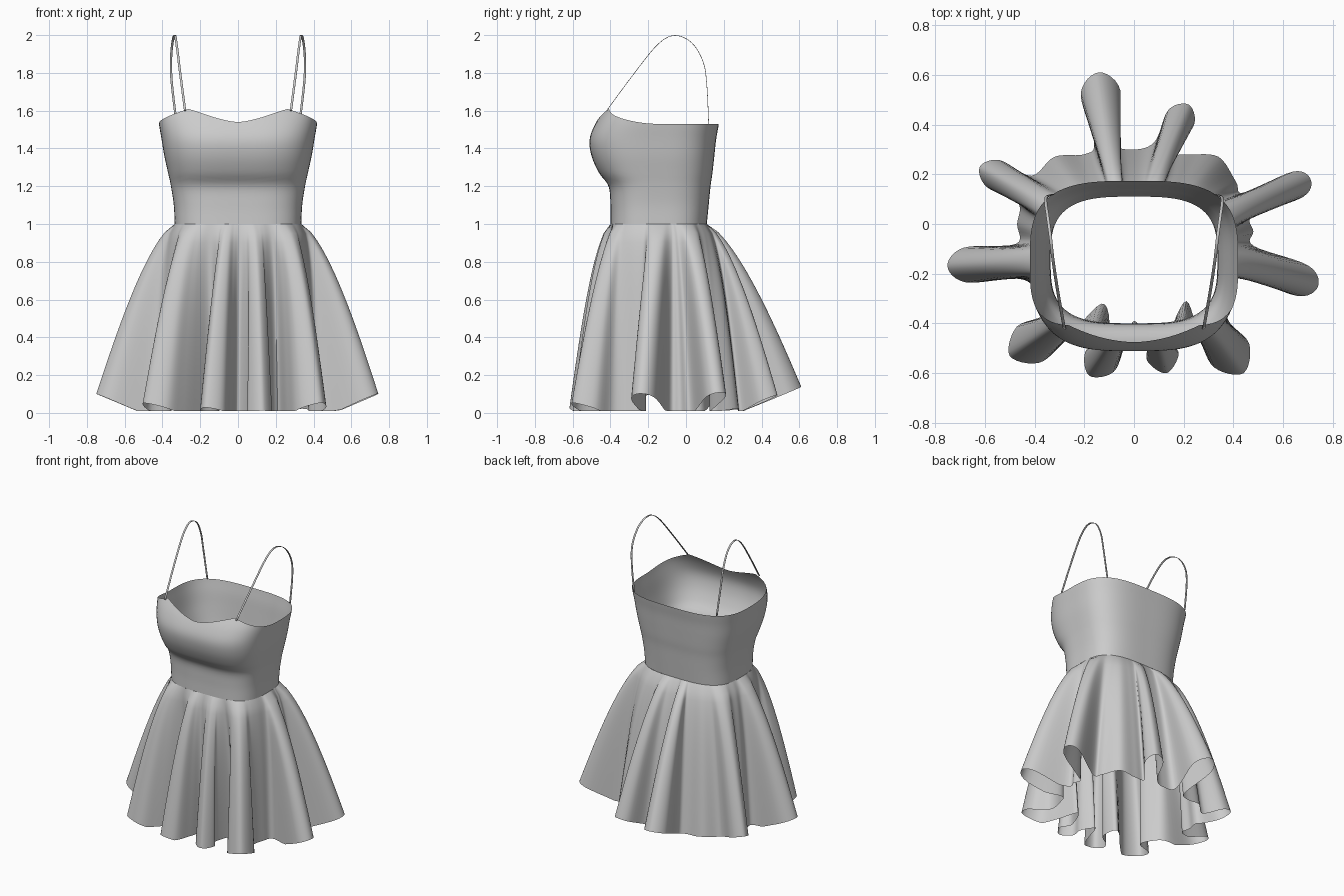
import bpy, bmesh, math
from mathutils import Vector

cube = bpy.data.objects.get("Cube")
if cube:
    bpy.data.objects.remove(cube, do_unlink=True)

fabric = bpy.data.materials.new("grey fabric")
fabric.use_nodes = True
grey = (0.6, 0.6, 0.6, 1)
fabric.diffuse_color = grey
fabric.node_tree.nodes["Principled BSDF"].inputs["Base Color"].default_value = grey


def spline(points, steps, closed):
    """Catmull-Rom curve through vectors of any size."""
    n = len(points)
    out = []
    for i in range(n if closed else n - 1):
        if closed:
            a, b, c, d = (points[(i + k) % n] for k in (-1, 0, 1, 2))
        else:
            a, b, c, d = (points[min(max(i + k, 0), n - 1)] for k in (-1, 0, 1, 2))
        for s in range(steps):
            t = s / steps
            out.append(b + (c - a) * (t / 2) + (a * 2 - b * 5 + c * 4 - d) * (t * t / 2)
                       + (b * 3 - a - c * 3 + d) * (t ** 3 / 2))
    return out if closed else out + [points[-1]]


def loft(name, rows, closed=True):
    """Sheet of quads through equal rows of points."""
    bm = bmesh.new()
    grid = [[bm.verts.new(p) for p in row] for row in rows]
    for low, high in zip(grid, grid[1:]):
        n = len(low)
        for i in range(n if closed else n - 1):
            j = (i + 1) % n
            bm.faces.new((low[i], low[j], high[j], high[i]))
    mesh = bpy.data.meshes.new(name)
    bm.to_mesh(mesh)
    bm.free()
    mesh.materials.append(fabric)
    ob = bpy.data.objects.new(name, mesh)
    bpy.context.collection.objects.link(ob)
    bpy.ops.object.select_all(action='DESELECT')
    ob.select_set(True)
    bpy.context.view_layer.objects.active = ob
    bpy.ops.object.shade_smooth_by_angle(angle=math.radians(60))
    return ob


# Bodice profile: height, half width, front y, back y
profile = spline([Vector(p) for p in (
    (1.0, 0.335, -0.40, 0.11), (1.1, 0.34, -0.40, 0.12), (1.2, 0.355, -0.41, 0.13),
    (1.27, 0.37, -0.46, 0.14), (1.36, 0.39, -0.50, 0.15), (1.45, 0.405, -0.51, 0.16),
    (1.54, 0.42, -0.475, 0.175), (1.62, 0.425, -0.42, 0.18))], 8, False)
centre = Vector((0, -0.145))


def body_point(angle, z):
    """Point on the rounded-box torso section at a height."""
    for p, q in zip(profile, profile[1:]):
        if z <= q[0]:
            break
    _, half, front, back = p.lerp(q, (z - p[0]) / (q[0] - p[0]))
    c, s = math.cos(angle), math.sin(angle)
    depth = back - centre.y if s > 0 else centre.y - front
    power = 3.2
    r = (abs(c / half) ** power + abs(s / depth) ** power) ** (-1 / power)
    return Vector((r * c, centre.y + r * s, z))


def rim_height(angle):
    """Neckline peaks where the straps join and dips between them."""
    x, s = abs(math.cos(angle)), math.sin(angle)
    if s >= 0:
        return 1.53
    peak = 0.71
    if x < peak:
        return 1.54 + 0.07 * (x / peak) ** 1.6
    return 1.53 + 0.08 * (1 - x) / (1 - peak)


count, levels = 120, 28
turns = [math.tau * i / count for i in range(count)]
loft("bodice", [[body_point(a, 1 + (rim_height(a) - 1) * k / levels) for a in turns]
                for k in range(levels + 1)])

# Skirt folds, anticlockwise: tip, half width, base, base narrowing,
# then hem points before the next fold
folds = [
    ((0.71, 0.18), 0.055, (0.46, 0.08), 0.9, [(0.41, 0.17), (0.34, 0.27), (0.22, 0.28)]),
    ((0.22, 0.48), 0.06, (0.12, 0.31), 0.7, [(0, 0.3)]),
    ((-0.14, 0.61), 0.08, (-0.12, 0.33), 0.5, [(-0.2, 0.28), (-0.32, 0.27)]),
    ((-0.62, 0.23), 0.06, (-0.44, 0.14), 1.0, [(-0.47, 0)]),
    ((-0.75, -0.17), 0.07, (-0.47, -0.15), 1.0, [(-0.39, -0.27)]),
    ((-0.5, -0.53), 0.085, (-0.32, -0.42), 0.8, [(-0.13, -0.32)]),
    ((-0.18, -0.61), 0.07, (-0.07, -0.46), 0.6, [(0, -0.39)]),
    ((0.13, -0.6), 0.065, (0.1, -0.46), 0.7, [(0.21, -0.31)]),
    ((0.44, -0.6), 0.085, (0.32, -0.42), 0.8, [(0.39, -0.27)]),
    ((0.74, -0.25), 0.065, (0.46, -0.15), 1.0, [(0.48, -0.03)])]
fold_angles = [math.atan2(*(Vector(f[2]) - centre).yx) % math.tau for f in folds]
controls = []
for i, (tip, width, base, narrowing, between) in enumerate(folds):
    tip, base = Vector(tip), Vector(base)
    out = (tip - base).normalized()
    side = Vector((-out.y, out.x)) * width
    a = fold_angles[i]
    following = fold_angles[(i + 1) % len(folds)]
    following += math.tau if following < a else 0
    bulb = tip - out * width
    foot = side * narrowing
    neck = 0.05 + 0.15 * narrowing
    # Each control keeps its hem position and its angle on the waist
    controls += [(base - foot, a - neck), (bulb - side, a - neck / 2), (tip, a),
                 (bulb + side, a + neck / 2), (base + foot, a + neck)]
    gap = following - a - neck - 0.05 - 0.15 * folds[(i + 1) % len(folds)][3]
    for k, p in enumerate(between):
        controls.append((Vector(p), a + neck + gap * (k + 1) / (len(between) + 1)))

steps = 6
hem = spline([p for p, _ in controls], steps, True)
waist_angles = []
for i, (_, a) in enumerate(controls):
    b = controls[(i + 1) % len(controls)][1]
    b += math.tau if b < a else 0
    waist_angles += [a + (b - a) * s / steps for s in range(steps)]

rows, levels = [], 20
for k in range(levels + 1):
    t = k / levels
    row = []
    for p, a in zip(hem, waist_angles):
        waist = body_point(a, 1)
        reach = (p - waist.xy).length
        bottom = 0.01 + 0.42 * max(0, reach - 0.2)
        swell = (waist.xy - centre).normalized() * 0.025 * math.sin(math.pi * math.sqrt(t))
        flat = waist.xy.lerp(p, t ** 0.8) + swell
        row.append((flat.x, flat.y, 1 + (bottom - 1) * t))
    rows.append(row)
loft("skirt", rows[::-1])

# Thin shoulder straps
path = spline([Vector(p) for p in (
    (0.28, -0.42, 1.60), (0.305, -0.28, 1.79), (0.325, -0.15, 1.95), (0.335, -0.06, 1.998),
    (0.347, 0.03, 1.96), (0.355, 0.09, 1.86), (0.35, 0.11, 1.74), (0.325, 0.12, 1.53))], 5, False)
for name, sign in (("left_strap", 1), ("right_strap", -1)):
    ribbon = [[Vector((sign * (p.x + w), p.y, p.z)) for p in path] for w in (-0.006, 0.006)]
    strap = loft(name, ribbon, closed=False)
    solid = strap.modifiers.new("thickness", 'SOLIDIFY')
    solid.thickness = 0.003
    solid.offset = 0
